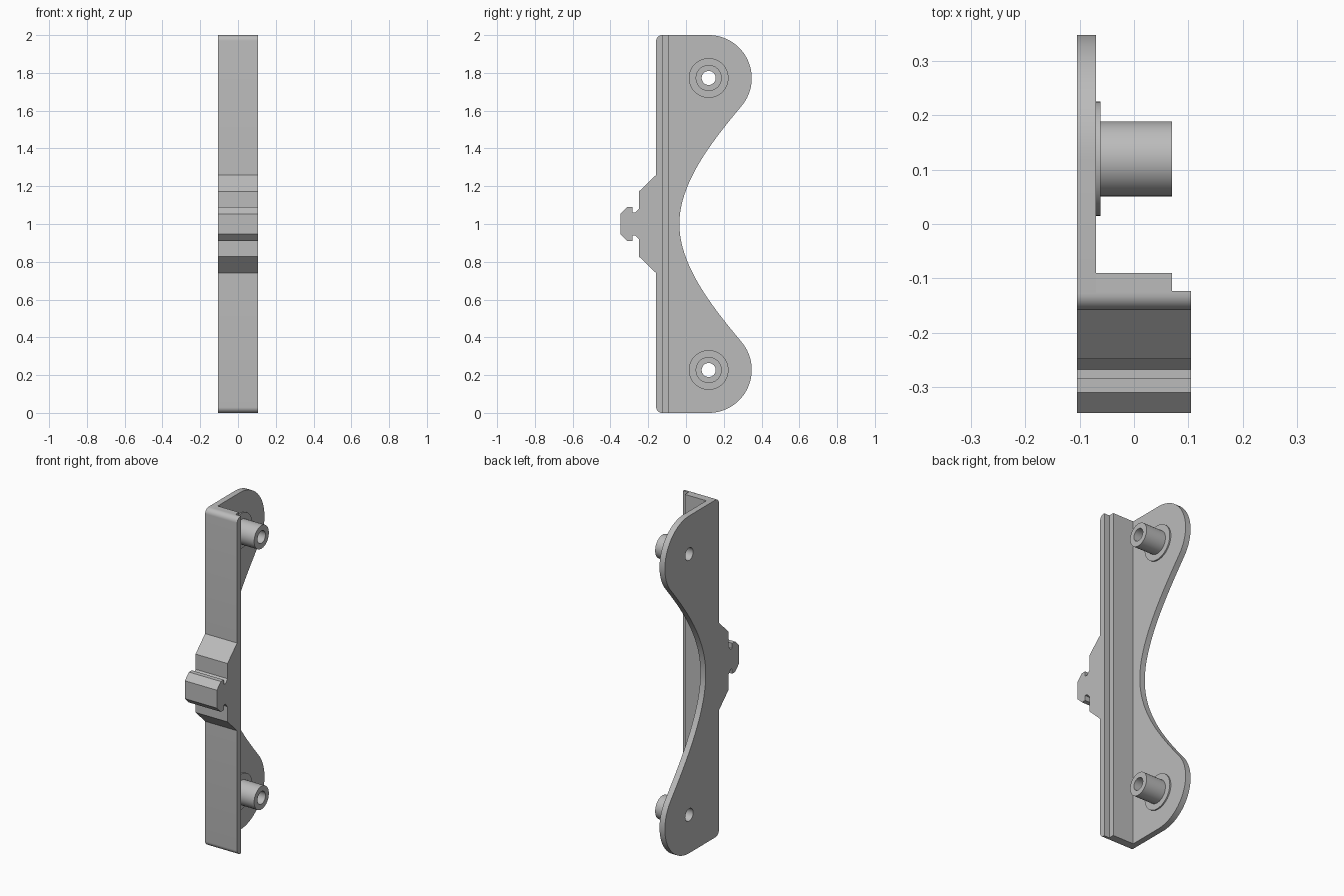
import bpy, math
from mathutils import Matrix, Vector
from mathutils.geometry import interpolate_bezier

cube = bpy.data.objects.get("Cube")
if cube:
    bpy.data.objects.remove(cube, do_unlink=True)

grey = bpy.data.materials.new("plain grey")
grey.use_nodes = True
grey.diffuse_color = (0.5, 0.5, 0.5, 1)
grey.node_tree.nodes["Principled BSDF"].inputs["Base Color"].default_value = (0.5, 0.5, 0.5, 1)

# Main dimensions
LEFT, INNER, STEP, RIGHT = -0.105, -0.07, 0.07, 0.105
FRONT, LIP_BACK, STEP_BACK = -0.158, -0.123, -0.09
BOSS_Y, BOSS_Z = 0.12, 1.773


def arc(y, z, r, start, end, n):
    angles = [math.radians(start + (end - start) * i / n) for i in range(n + 1)]
    return [(y + r * math.cos(a), z + r * math.sin(a)) for a in angles]


def circle(z, r):
    return arc(BOSS_Y, z, r, 0, 360, 48)[:-1]


def mirrored(upper):
    """Complete a profile that is symmetric about mid height."""
    return upper + [(y, 2 - z) for y, z in reversed(upper)]


def extrude(name, loops, x0, x1):
    """Extrude closed side profiles (y, z) from x0 to x1; inner loops are holes."""
    curve = bpy.data.curves.new(name, "CURVE")
    curve.dimensions = "2D"
    curve.fill_mode = "BOTH"
    curve.extrude = (x1 - x0) / 2
    for loop in loops:
        spline = curve.splines.new("POLY")
        spline.points.add(len(loop) - 1)
        for point, (y, z) in zip(spline.points, loop):
            point.co = (y, z, 0, 1)
        spline.use_cyclic_u = True
    obj = bpy.data.objects.new(name, curve)
    bpy.context.collection.objects.link(obj)
    bpy.ops.object.select_all(action="DESELECT")
    obj.select_set(True)
    bpy.context.view_layer.objects.active = obj
    bpy.ops.object.convert(target="MESH")
    obj = bpy.context.object
    # Turn the flat profile into the side plane
    axes = Matrix(((0, 0, 1, (x0 + x1) / 2), (1, 0, 0, 0), (0, 1, 0, 0), (0, 0, 0, 1)))
    obj.data.transform(axes)
    obj.data.materials.clear()
    obj.data.materials.append(grey)
    bpy.ops.object.shade_smooth_by_angle(angle=math.radians(30))
    return obj


# Front edge: T-shaped catch, sloped shoulder and rounded corner, going up
catch = [(-0.348, 1.053), (-0.31, 1.09), (-0.283, 1.09), (-0.283, 1.06),
         (-0.268, 1.06), (-0.248, 1.083), (-0.248, 1.173), (FRONT, 1.26)]
front_edge = catch + arc(FRONT + 0.03, 1.97, 0.03, 180, 90, 8)

# Rear edge: round lobe flowing into the concave waist, going down
lobe = arc(BOSS_Y, 1.772, 0.228, 90, -40, 32)
y, z = lobe[-1]
waist = interpolate_bezier(Vector((y, z, 0)), Vector((y - 0.155, z - 0.186, 0)),
                           Vector((-0.035, 1.22, 0)), Vector((-0.035, 1, 0)), 32)
rear_edge = lobe + [(p.x, p.y) for p in waist[1:-1]]

holes = [circle(BOSS_Z, 0.037), circle(2 - BOSS_Z, 0.037)]
extrude("side_plate", [mirrored(front_edge + rear_edge)] + holes, LEFT, INNER)

# Front flange with the catch, and the thicker step behind it
extrude("front_flange", [mirrored(front_edge + [(LIP_BACK, 2)])], INNER, RIGHT)
extrude("flange_step", [mirrored([(LIP_BACK, 2), (STEP_BACK, 2)])], INNER, STEP)

# Hollow bosses with raised collars
for label, height, hole in (("upper", BOSS_Z, holes[0]), ("lower", 2 - BOSS_Z, holes[1])):
    extrude(label + "_collar", [circle(height, 0.105), circle(height, 0.069)], INNER, -0.062)
    extrude(label + "_boss", [circle(height, 0.069), hole], INNER, STEP)
